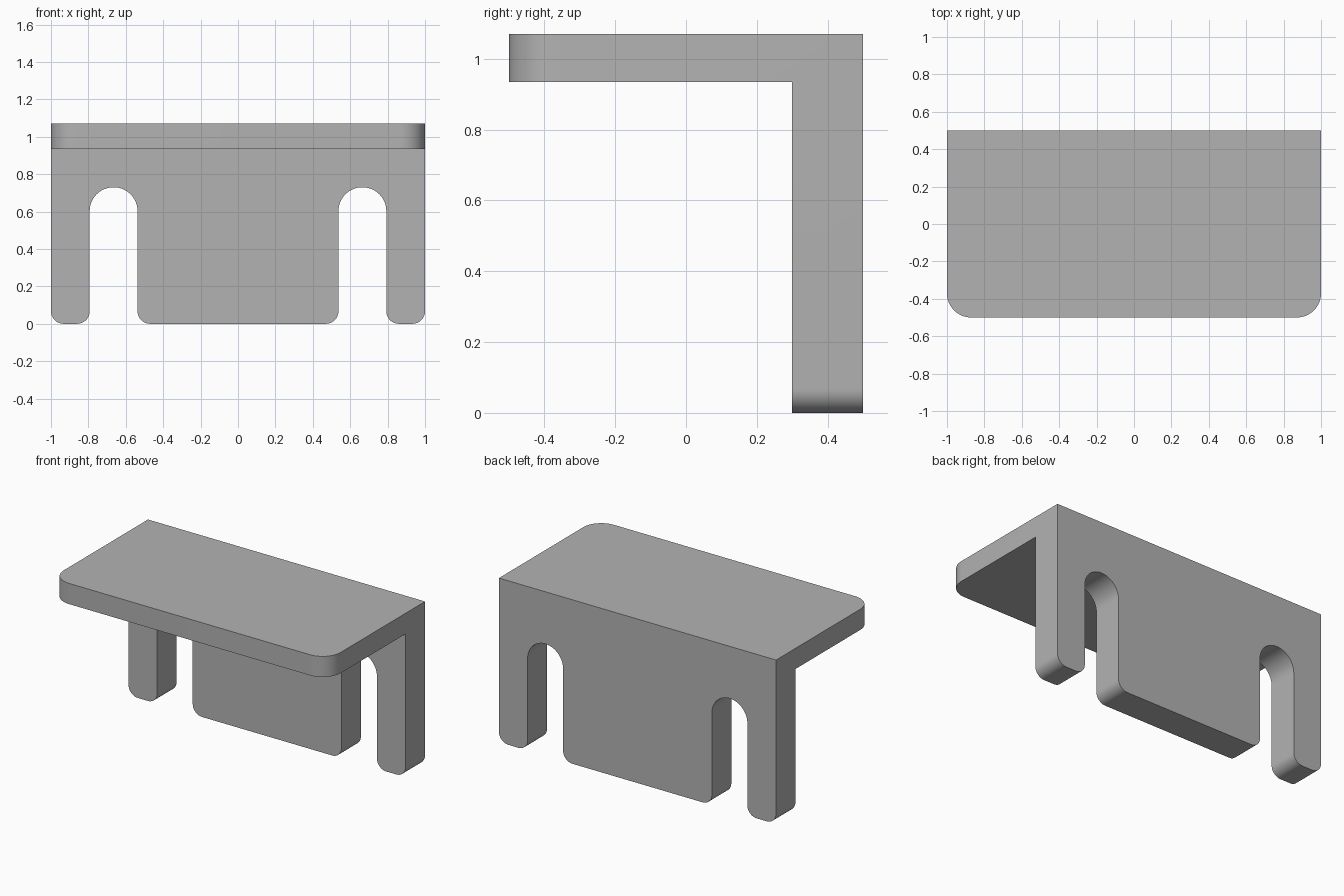
import bpy, bmesh
from math import pi, sin, cos, radians
from mathutils import Vector

cube = bpy.data.objects.get("Cube")
if cube:
    bpy.data.objects.remove(cube, do_unlink=True)

HEIGHT, SHELF_BOTTOM, PLATE_FRONT = 1.07, 0.935, 0.3
SLOT_X, SLOT_R, SLOT_TOP = 0.665, 0.128, 0.73
FOOT_R, CORNER_R = 0.067, 0.13

grey = bpy.data.materials.new("plain grey")
grey.use_nodes = True
colour = (0.45, 0.45, 0.45, 1)
grey.diffuse_color = colour
grey.node_tree.nodes["Principled BSDF"].inputs["Base Color"].default_value = colour


def extrude(name, points, direction):
    """Solid made by sweeping a closed outline along a direction."""
    bm = bmesh.new()
    face = bm.faces.new([bm.verts.new(p) for p in points])
    swept = bmesh.ops.extrude_face_region(bm, geom=[face])["geom"]
    verts = [g for g in swept if isinstance(g, bmesh.types.BMVert)]
    bmesh.ops.translate(bm, verts=verts, vec=Vector(direction))
    bmesh.ops.recalc_face_normals(bm, faces=bm.faces)
    mesh = bpy.data.meshes.new(name)
    bm.to_mesh(mesh)
    bm.free()
    mesh.materials.append(grey)
    obj = bpy.data.objects.new(name, mesh)
    bpy.context.collection.objects.link(obj)
    return obj


def arc(cx, cz, r, start, end, steps):
    angles = [radians(start + (end - start) * i / steps) for i in range(steps + 1)]
    return [(cx + r * cos(a), cz + r * sin(a)) for a in angles]


def round_edges(obj, test, radius):
    """Round the edges whose both ends pass the test."""
    bm = bmesh.new()
    bm.from_mesh(obj.data)
    edges = [e for e in bm.edges if all(test(v.co) for v in e.verts)
             and abs(e.verts[0].co.x - e.verts[1].co.x) < 0.01]
    bmesh.ops.bevel(bm, geom=edges, offset=radius, segments=12,
                    profile=0.5, affect='EDGES')
    bm.to_mesh(obj.data)
    bm.free()


# L-shaped body: shelf and back plate in one piece
profile = [(-0.5, SHELF_BOTTOM), (PLATE_FRONT, SHELF_BOTTOM), (PLATE_FRONT, 0),
           (0.5, 0), (0.5, HEIGHT), (-0.5, HEIGHT)]
bracket = extrude("shelf_bracket", [(-1, y, z) for y, z in profile], (2, 0, 0))
round_edges(bracket, lambda co: co.y < -0.49, CORNER_R)
round_edges(bracket, lambda co: co.z < 0.01, FOOT_R)

# Arched slots that flare out at the feet
half = SLOT_R + FOOT_R
right = arc(half, FOOT_R, FOOT_R, 270, 180, 12)
top = arc(0, SLOT_TOP - SLOT_R, SLOT_R, 0, 180, 32)
left = [(-x, z) for x, z in reversed(right)]
outline = [(half, -0.1)] + right + top + left + [(-half, -0.1)]

bpy.context.view_layer.objects.active = bracket
for side in (-1, 1):
    points = [(side * SLOT_X + x, 0.2, z) for x, z in outline]
    cutter = extrude("slot_cutter", points, (0, 0.4, 0))
    cutter.hide_render = True
    cut = bracket.modifiers.new("slot", 'BOOLEAN')
    cut.operation, cut.solver, cut.object = 'DIFFERENCE', 'EXACT', cutter
    bpy.ops.object.modifier_apply(modifier=cut.name)
    bpy.data.objects.remove(cutter, do_unlink=True)

bpy.ops.object.select_all(action='DESELECT')
bracket.select_set(True)
bpy.ops.object.shade_smooth_by_angle(angle=radians(30))
